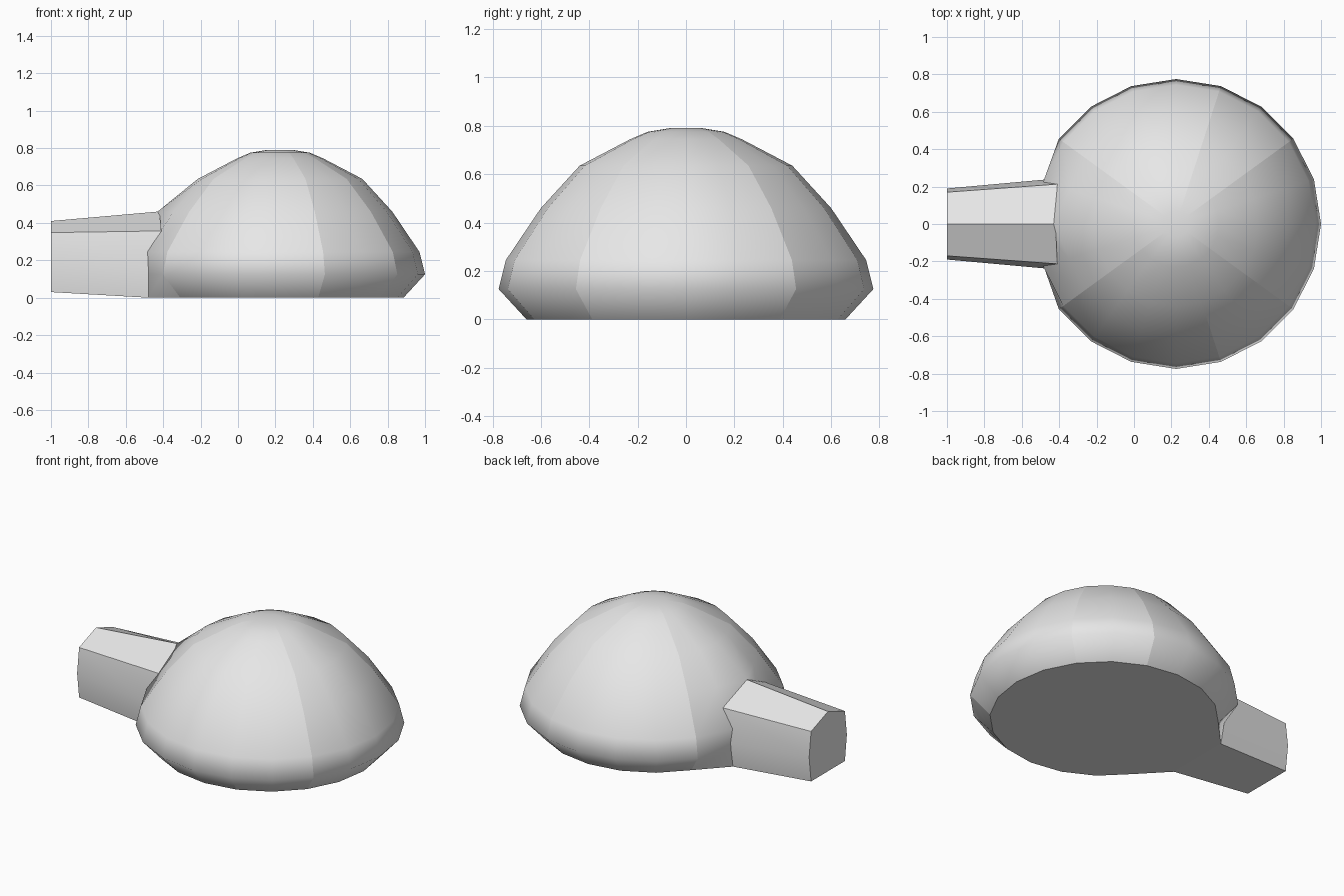
import bpy, bmesh, math

cube = bpy.data.objects.get("Cube")
if cube:
    bpy.data.objects.remove(cube)

grey = bpy.data.materials.new("light_grey")
grey.use_nodes = True
grey.diffuse_color = (0.8, 0.8, 0.8, 1)
grey.node_tree.nodes["Principled BSDF"].inputs["Base Color"].default_value = (0.8, 0.8, 0.8, 1)


def make_object(name, bm):
    bmesh.ops.recalc_face_normals(bm, faces=bm.faces)
    mesh = bpy.data.meshes.new(name)
    bm.to_mesh(mesh)
    bm.free()
    mesh.materials.append(grey)
    obj = bpy.data.objects.new(name, mesh)
    bpy.context.collection.objects.link(obj)
    return obj


def bridge(bm, a, b):
    n = len(a)
    return [bm.faces.new((a[i], a[(i + 1) % n], b[(i + 1) % n], b[i])) for i in range(n)]


# Dome: rings of a radius and height profile, flattened where the handle joins
SIDES = 20
CENTRE = 0.225
PROFILE = [(0.66, 0), (0.775, 0.125), (0.745, 0.245), (0.6, 0.46),
           (0.44, 0.635), (0.23, 0.745), (0.16, 0.775), (0.07, 0.79)]
CREASES = (2, 4, 8, 12, 16, 18)

bm = bmesh.new()
rings = []
for r, z in PROFILE:
    ring = []
    for i in range(SIDES):
        a = 2 * math.pi * i / SIDES
        ring.append(bm.verts.new((CENTRE + r * math.cos(a), r * math.sin(a), z)))
    rings.append(ring)
for i in (9, 10, 11):
    rings[0][i].co.x = rings[1][i].co.x = -0.478
rings[0][9].co.y, rings[0][11].co.y = 0.21, -0.21
rings[3][10].co.x = -0.43

for lower, upper in zip(rings, rings[1:]):
    for f in bridge(bm, lower, upper):
        f.smooth = True
    for i in CREASES:
        bm.edges.get((lower[i], upper[i])).smooth = False
bm.faces.new(rings[-1]).smooth = True
base = bm.faces.new(rings[0])
for e in base.edges:
    e.smooth = False
make_object("dome", bm)

# Handle: ridged tube, tapering away from the dome
bm = bmesh.new()


def section(ridge, shoulder, middle, bottom):
    pts = [ridge, shoulder, middle, bottom]
    pts += [(x, -y, z) for x, y, z in (bottom, middle, shoulder)]
    return [bm.verts.new(p) for p in pts]


inner = section((-0.42, 0, 0.461), (-0.41, 0.213, 0.357), (-0.472, 0.238, 0.16), (-0.478, 0.21, 0))
outer = section((-1, 0, 0.41), (-1, 0.17, 0.348), (-1, 0.19, 0.19), (-1, 0.17, 0.03))
bridge(bm, inner, outer)
bm.faces.new(inner)
bm.faces.new(outer)
handle = make_object("handle", bm)
bpy.ops.object.select_all(action="DESELECT")
handle.select_set(True)
bpy.context.view_layer.objects.active = handle
bpy.ops.object.shade_smooth_by_angle(angle=math.radians(25))
